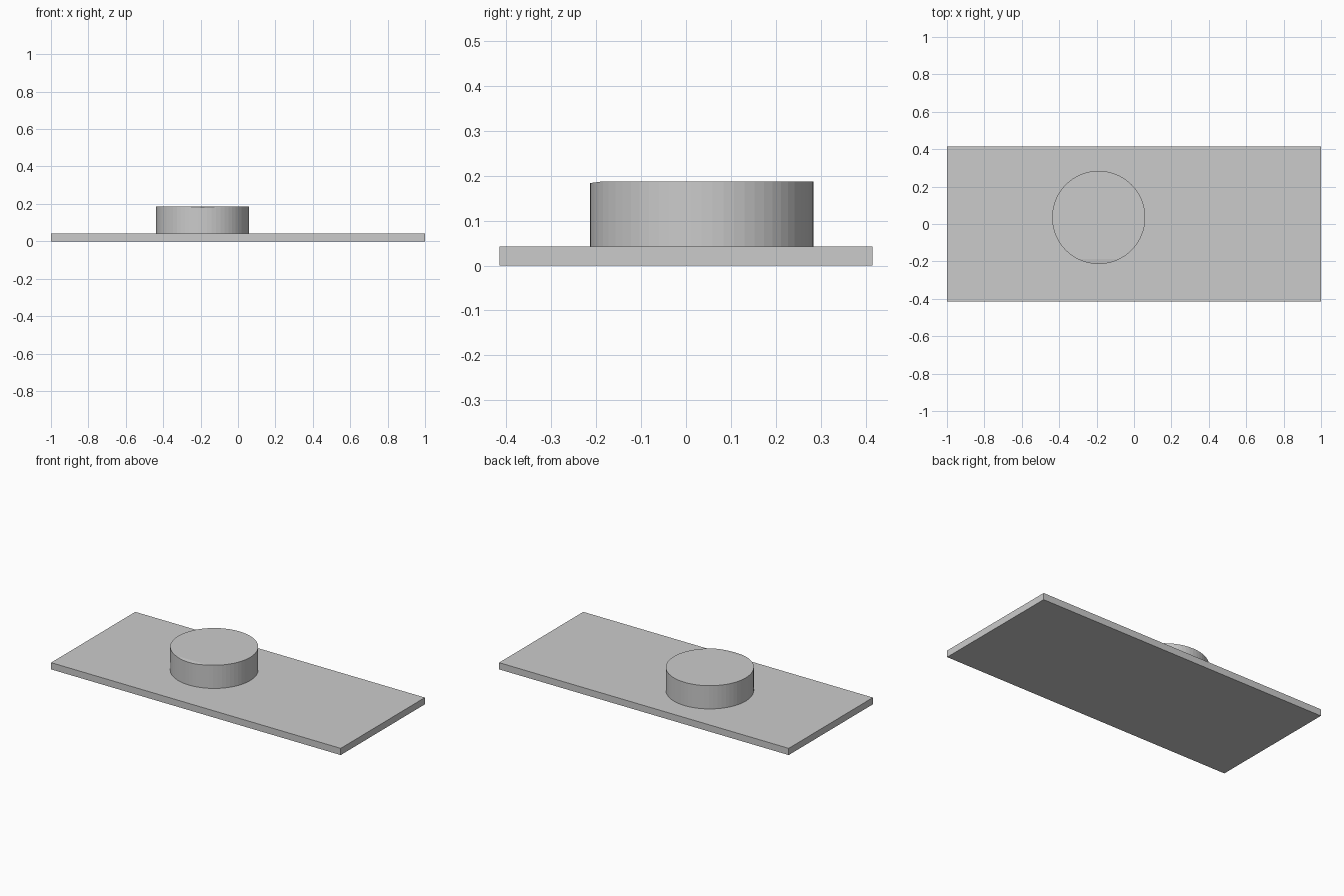
import bpy, bmesh
from mathutils import Matrix, Vector

if "Cube" in bpy.data.objects:
    bpy.data.objects.remove(bpy.data.objects["Cube"])

PLATE_TOP, DISC_TOP = 0.042, 0.187
CX, CY, R = -0.189, 0.035, 0.249
CUT_Y, SLOPE = -0.188, 0.13


def finish(name, bm):
    bmesh.ops.recalc_face_normals(bm, faces=bm.faces[:])
    mesh = bpy.data.meshes.new(name)
    bm.to_mesh(mesh)
    bm.free()
    obj = bpy.data.objects.new(name, mesh)
    bpy.context.collection.objects.link(obj)
    return obj


# Flat rectangular base
bm = bmesh.new()
bmesh.ops.create_cube(bm, size=1, matrix=Matrix.Translation((0, 0, PLATE_TOP / 2))
                      @ Matrix.Diagonal((2, 0.83, PLATE_TOP, 1)))
finish("base_plate", bm)

# Round boss standing on the base
bm = bmesh.new()
bmesh.ops.create_cone(bm, cap_ends=True, segments=64, radius1=R, radius2=R,
                      depth=DISC_TOP - PLATE_TOP,
                      matrix=Matrix.Translation((CX, CY, (DISC_TOP + PLATE_TOP) / 2)))

# Slight sloped facet along the front of the boss top
bmesh.ops.bisect_plane(bm, geom=bm.verts[:] + bm.edges[:] + bm.faces[:],
                       plane_co=Vector((0, CUT_Y, 0)), plane_no=Vector((0, 1, 0)))
for v in bm.verts:
    if v.co.z > DISC_TOP - 0.001 and v.co.y < CUT_Y:
        v.co.z -= SLOPE * (CUT_Y - v.co.y)
boss = finish("round_boss", bm)
